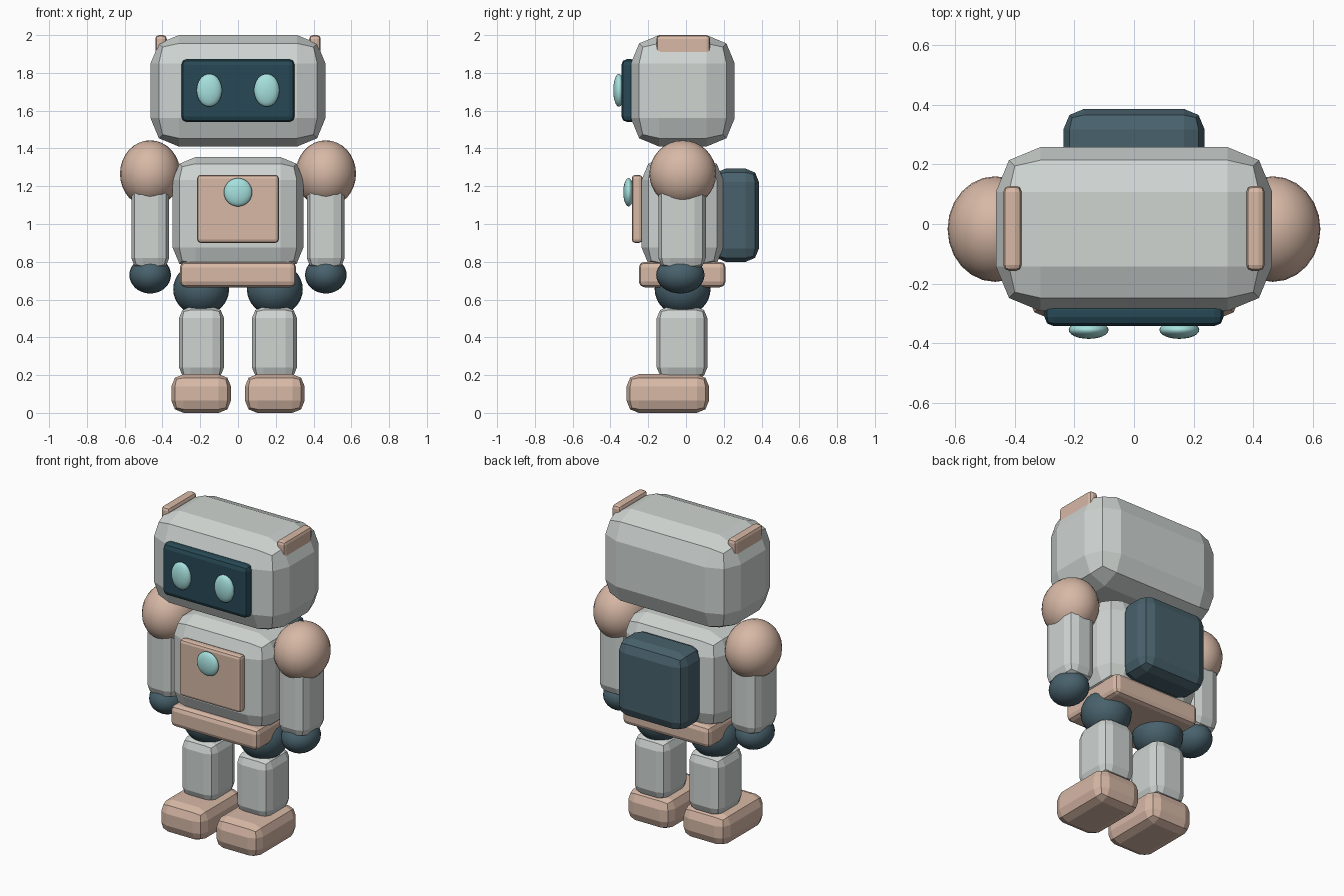
import bpy, math

if "Cube" in bpy.data.objects:
    bpy.data.objects.remove(bpy.data.objects["Cube"])


def material(name, rgb):
    m = bpy.data.materials.new(name)
    m.diffuse_color = (*rgb, 1)
    m.use_nodes = True
    m.node_tree.nodes["Principled BSDF"].inputs["Base Color"].default_value = m.diffuse_color
    return m


SHELL = material("shell", (0.62, 0.66, 0.64))
PEACH = material("peach", (0.68, 0.48, 0.38))
JOINT = material("joint", (0.065, 0.12, 0.15))
SCREEN = material("screen", (0.02, 0.065, 0.09))
GLOW = material("glow", (0.38, 0.75, 0.73))


def box(name, x, y, z, bevel, mat):
    """Chamfered box given by its (min, max) range on each axis."""
    mid = [(a + b) / 2 for a, b in (x, y, z)]
    bpy.ops.mesh.primitive_cube_add(size=1, location=mid)
    ob = bpy.context.object
    ob.name = name
    ob.scale = [b - a for a, b in (x, y, z)]
    bpy.ops.object.transform_apply(location=False, rotation=False, scale=True)
    ob.data.materials.append(mat)
    mod = ob.modifiers.new("Bevel", 'BEVEL')
    mod.width = bevel
    mod.segments = 2
    return ob


def ball(name, centre, radii, mat, rot=(0, 0, 0)):
    """Smooth ellipsoid."""
    bpy.ops.mesh.primitive_uv_sphere_add(segments=24, ring_count=16, radius=1, location=centre)
    ob = bpy.context.object
    ob.name = name
    ob.scale = radii
    bpy.ops.object.transform_apply(location=False, rotation=False, scale=True)
    ob.data.materials.append(mat)
    bpy.ops.object.shade_smooth()
    return ob


# Head and face
box("head", (-0.463, 0.463), (-0.292, 0.258), (1.41, 2.0), 0.15, SHELL)
box("face_screen", (-0.3, 0.3), (-0.342, -0.26), (1.54, 1.873), 0.03, SCREEN)

# Torso, chest panel, belt and backpack
box("torso", (-0.346, 0.346), (-0.235, 0.198), (0.755, 1.354), 0.12, SHELL)
box("chest_panel", (-0.216, 0.216), (-0.287, -0.23), (0.9, 1.26), 0.018, PEACH)
ball("chest_light", (0, -0.304, 1.168), (0.075, 0.028, 0.075), GLOW)
box("belt", (-0.308, 0.308), (-0.25, 0.21), (0.665, 0.8), 0.03, PEACH)
box("backpack", (-0.237, 0.237), (0.14, 0.386), (0.8, 1.293), 0.07, JOINT)

# Paired parts
for side, s in (("left", -1), ("right", 1)):
    def span(a, b):
        return tuple(sorted((s * a, s * b)))

    ball(side + "_eye", (s * 0.152, -0.355, 1.708), (0.067, 0.03, 0.087), GLOW)
    box(side + "_ear_fin", span(0.377, 0.438), (-0.157, 0.128), (1.86, 2.0), 0.02, PEACH)

    # Arm
    ball(side + "_shoulder", (s * 0.465, -0.017, 1.266), (0.16, 0.177, 0.177), PEACH)
    box(side + "_arm", span(0.364, 0.565), (-0.146, 0.105), (0.76, 1.22), 0.06, SHELL)
    ball(side + "_hand", (s * 0.465, -0.03, 0.73), (0.11, 0.128, 0.098), JOINT)

    # Leg
    ball(side + "_hip", (s * 0.195, -0.018, 0.655), (0.148, 0.148, 0.14), JOINT)
    box(side + "_leg", span(0.074, 0.312), (-0.155, 0.113), (0.18, 0.562), 0.06, SHELL)
    box(side + "_foot", span(0.037, 0.353), (-0.315, 0.122), (0.0, 0.205), 0.065, PEACH)
